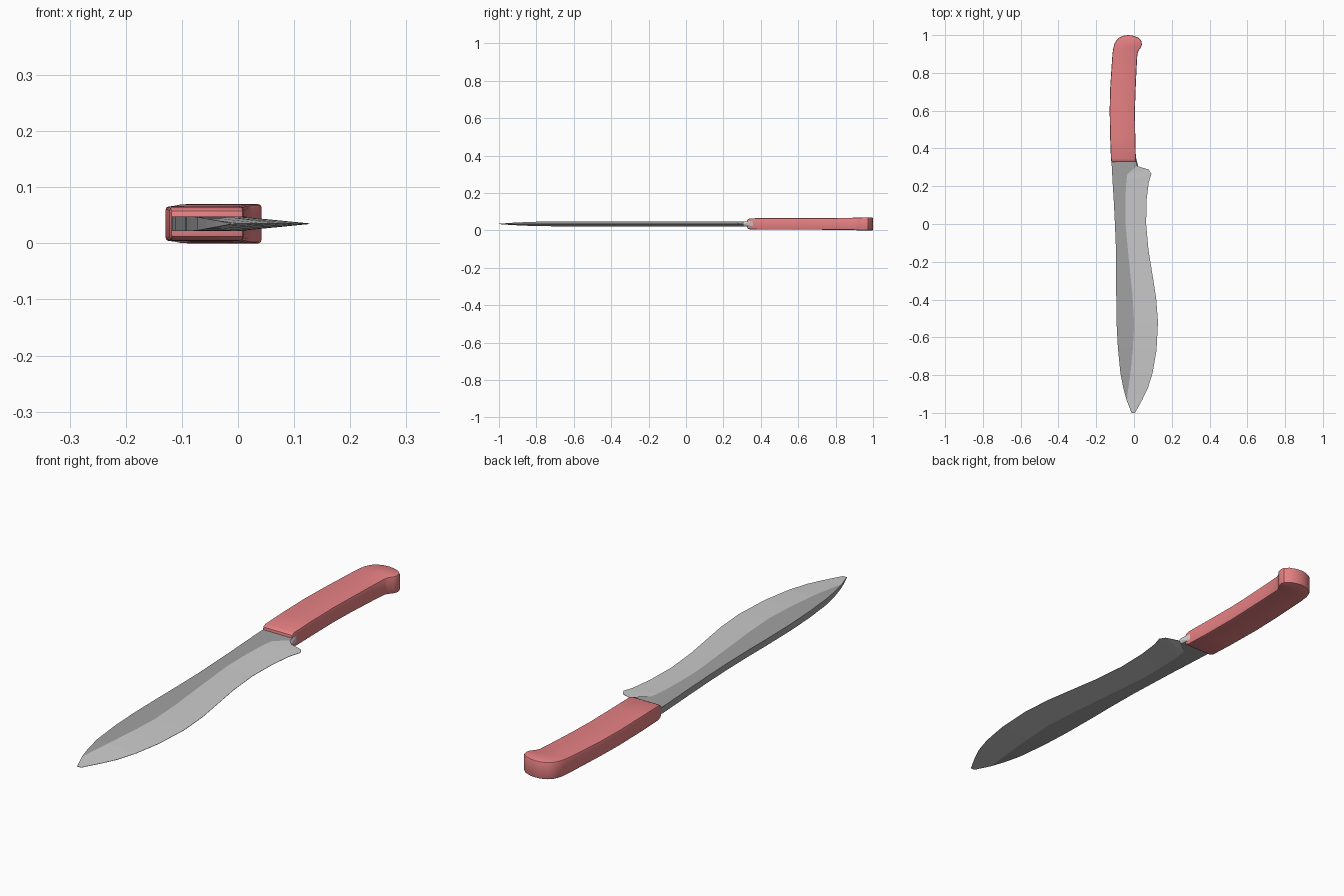
import bpy, bmesh, math

MID = 0.035  # height of the knife's centre plane


def material(name, color):
    m = bpy.data.materials.new(name)
    m.diffuse_color = (*color, 1)
    return m


def finish(bm, name, mats):
    bmesh.ops.remove_doubles(bm, verts=bm.verts, dist=1e-5)
    bmesh.ops.recalc_face_normals(bm, faces=bm.faces)
    me = bpy.data.meshes.new(name)
    bm.to_mesh(me)
    bm.free()
    for m in mats:
        me.materials.append(m)
    ob = bpy.data.objects.new(name, me)
    bpy.context.collection.objects.link(ob)
    return ob


def loft(rings, mat_of):
    """Skin closed rings of points, capping both ends."""
    bm = bmesh.new()
    rs = [[bm.verts.new(p) for p in r] for r in rings]
    n = len(rs[0])
    for a, b in zip(rs, rs[1:]):
        for i in range(n):
            j = (i + 1) % n
            bm.faces.new((a[i], a[j], b[j], b[i])).material_index = mat_of(i)
    bm.faces.new(rs[0])
    bm.faces.new(rs[-1])
    return bm


steel = material("steel", (0.70, 0.70, 0.70))
dark = material("dark_steel", (0.36, 0.36, 0.36))
red = material("red_grip", (0.80, 0.22, 0.23))

# Blade rows: spine x, y | ridge x, y | edge x, y | half thickness
blade_rows = [
    (-0.118, 0.36, 0.008, 0.36, 0.009, 0.36, 0.013),
    (-0.118, 0.31, 0.015, 0.307, 0.022, 0.305, 0.013),
    (-0.116, 0.27, -0.035, 0.265, 0.078, 0.288, 0.013),
    (-0.114, 0.24, -0.040, 0.23, 0.092, 0.265, 0.013),
    (-0.112, 0.20, -0.043, 0.19, 0.078, 0.22, 0.013),
    (-0.107, 0.12, -0.046, 0.10, 0.067, 0.13, 0.013),
    (-0.101, 0.00, -0.045, 0.00, 0.064, 0.00, 0.013),
    (-0.096, -0.12, -0.034, -0.12, 0.077, -0.14, 0.013),
    (-0.094, -0.25, -0.021, -0.25, 0.098, -0.27, 0.013),
    (-0.094, -0.38, -0.008, -0.38, 0.117, -0.39, 0.013),
    (-0.092, -0.53, 0.001, -0.53, 0.127, -0.52, 0.013),
    (-0.085, -0.66, -0.006, -0.66, 0.119, -0.67, 0.013),
    (-0.072, -0.79, -0.019, -0.79, 0.098, -0.79, 0.012),
    (-0.056, -0.87, -0.030, -0.87, 0.073, -0.87, 0.009),
    (-0.040, -0.93, -0.038, -0.93, 0.044, -0.93, 0.006),
    (-0.013, -1.00, -0.010, -1.00, 0.005, -1.00, 0.001),
]
rings = []
for sx, sy, rx, ry, ex, ey, h in blade_rows:
    e = h if ey > 0.35 else 0.0006
    rings.append([(sx, sy, MID + h), (rx, ry, MID + h), (ex, ey, MID + e),
                  (ex, ey, MID - e), (rx, ry, MID - h), (sx, sy, MID - h)])
finish(loft(rings, lambda i: 1 if i in (0, 4, 5) else 0), "blade", [steel, dark])

# Handle rows: back x, y | finger side x, y | half thickness
handle_rows = [
    (-0.120, 0.327, 0.010, 0.327, 0.024),
    (-0.122, 0.345, 0.010, 0.345, 0.030),
    (-0.126, 0.45, 0.007, 0.45, 0.031),
    (-0.129, 0.60, 0.005, 0.60, 0.031),
    (-0.126, 0.72, 0.008, 0.70, 0.031),
    (-0.119, 0.83, 0.013, 0.81, 0.032),
    (-0.114, 0.90, 0.018, 0.90, 0.033),
    (-0.109, 0.935, 0.024, 0.918, 0.034),
    (-0.103, 0.955, 0.037, 0.935, 0.0345),
    (-0.093, 0.973, 0.042, 0.952, 0.035),
    (-0.078, 0.987, 0.038, 0.972, 0.035),
    (-0.055, 0.997, 0.022, 0.987, 0.035),
    (-0.032, 1.000, -0.008, 0.998, 0.035),
]
bm = loft([[(lx, ly, MID + h), (rx, ry, MID + h), (rx, ry, MID - h), (lx, ly, MID - h)]
           for lx, ly, rx, ry, h in handle_rows], lambda i: 0)
bmesh.ops.recalc_face_normals(bm, faces=bm.faces)
rim = [e for e in bm.edges if e.calc_face_angle(0) > math.radians(48)]
bmesh.ops.bevel(bm, geom=rim, offset=0.009, segments=2, profile=0.5,
                affect='EDGES', clamp_overlap=True)
handle = finish(bm, "handle", [red])
bpy.ops.object.select_all(action='DESELECT')
handle.select_set(True)
bpy.context.view_layer.objects.active = handle
bpy.ops.object.shade_smooth_by_angle(angle=math.radians(30))
